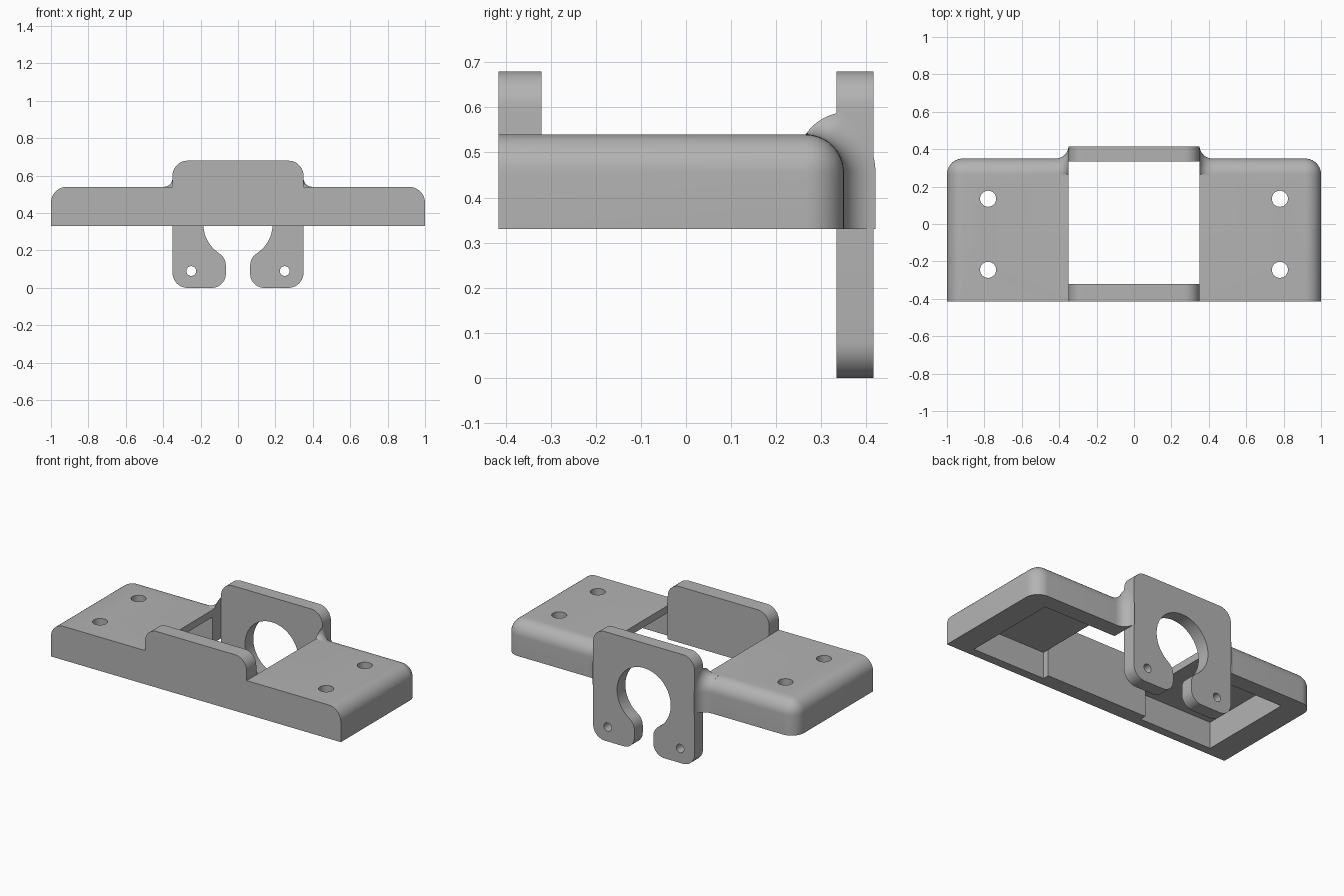
import bpy, bmesh
from math import sin, cos, radians, sqrt

cube = bpy.data.objects.get("Cube")
if cube:
    bpy.data.objects.remove(cube, do_unlink=True)

grey = bpy.data.materials.new("plain grey")
grey.use_nodes = True
COLOR = (0.45, 0.45, 0.45, 1)
grey.diffuse_color = COLOR
grey.node_tree.nodes["Principled BSDF"].inputs["Base Color"].default_value = COLOR

BASE, TOP, PEAK = 0.33, 0.54, 0.68     # underside, deck and tab heights
FRONT, BACK = -0.415, 0.35             # depth of the wings
HALF, R = 0.35, 0.085                  # half width of the middle, edge radius


def make(name, bm):
    bmesh.ops.recalc_face_normals(bm, faces=bm.faces)
    mesh = bpy.data.meshes.new(name)
    bm.to_mesh(mesh)
    bm.free()
    mesh.materials.append(grey)
    obj = bpy.data.objects.new(name, mesh)
    bpy.context.collection.objects.link(obj)
    return obj


def activate(obj):
    bpy.ops.object.select_all(action='DESELECT')
    obj.select_set(True)
    bpy.context.view_layer.objects.active = obj


def box(x0, x1, y0, y1, z0, z1):
    bm = bmesh.new()
    bmesh.ops.create_cube(bm, size=1)
    for v in bm.verts:
        v.co = (x1 if v.co.x > 0 else x0, y1 if v.co.y > 0 else y0,
                z1 if v.co.z > 0 else z0)
    return bm


def arc(cx, cz, r, a0, a1, n=10):
    angles = [radians(a0 + (a1 - a0) * i / n) for i in range(n + 1)]
    return [(cx + r * cos(a), cz + r * sin(a)) for a in angles]


def extrude(outline, y0, y1):
    """Prism along y from an (x, z) outline."""
    bm = bmesh.new()
    face = bm.faces.new([bm.verts.new((x, y0, z)) for x, z in outline])
    new = bmesh.ops.extrude_face_region(bm, geom=[face])["geom"]
    verts = [g for g in new if isinstance(g, bmesh.types.BMVert)]
    bmesh.ops.translate(bm, verts=verts, vec=(0, y1 - y0, 0))
    return bm


def mirrored(half):
    return half + [(-x, z) for x, z in reversed(half)]


def cut(obj, bm):
    cutter = make("cutter", bm)
    cutter.hide_render = True
    mod = obj.modifiers.new("cut", 'BOOLEAN')
    mod.operation, mod.solver, mod.object = 'DIFFERENCE', 'EXACT', cutter
    activate(obj)
    bpy.ops.object.modifier_apply(modifier=mod.name)
    bpy.data.objects.remove(cutter, do_unlink=True)


def cylinder(x, y, z, r, axis):
    """Long screw hole cutter along y or z."""
    bm = bmesh.new()
    bmesh.ops.create_cone(bm, cap_ends=True, segments=32, radius1=r, radius2=r, depth=0.4)
    for v in bm.verts:
        a, b, c = v.co
        v.co = (x + a, y + c, z + b) if axis == 'Y' else (x + a, y + b, z + c)
    return bm


def finish(obj, mirror=False):
    activate(obj)
    if mirror:
        obj.modifiers.new("mirror", 'MIRROR').use_mirror_merge = False
        bpy.ops.object.modifier_apply(modifier="mirror")
    bpy.ops.object.shade_smooth_by_angle(angle=radians(32))


# Side wings: rounded outer and back edges, hollow underneath, two screw holes each
bm = box(HALF, 1, FRONT, BACK, BASE, TOP)
edges = []
for e in bm.edges:
    m = (e.verts[0].co + e.verts[1].co) / 2
    flags = (m.x > 0.99, m.y > BACK - 0.01, m.z > TOP - 0.01)
    if sum(flags) == 2:
        edges.append(e)
bmesh.ops.bevel(bm, geom=edges, offset=R, segments=10, profile=0.5, affect='EDGES')
wings = make("wings", bm)
cut(wings, box(0.2, 0.85, -0.36, 0.25, 0.2, 0.495))
for y in (-0.245, 0.135):
    cut(wings, cylinder(0.78, y, TOP, 0.043, 'Z'))
finish(wings, True)

# Front tab
half = [(HALF, BASE)] + arc(HALF - 0.08, PEAK - 0.08, 0.08, 0, 90)
finish(make("front_tab", extrude(mirrored(half), FRONT, -0.32)))

# Back mounting plate: open ring with two rounded lobes
RING_Z, RING_R, GAP, LOBE = 0.34, 0.185, 0.065, 0.08
dz = sqrt((RING_R + LOBE) ** 2 - (GAP + LOBE) ** 2)
half = arc(0, RING_Z, RING_R, 90, -56.8, 28)
half += arc(GAP + LOBE, RING_Z - dz, LOBE, 123.2, 180, 8)[1:]
half += arc(GAP + 0.075, 0.075, 0.075, 180, 270)
half += arc(HALF - 0.08, 0.08, 0.08, 270, 360)
half += arc(HALF - 0.08, PEAK - 0.08, 0.08, 0, 90)
plate = make("back_plate", extrude(mirrored(half)[:-1], 0.333, 0.415))
for x in (-0.25, 0.25):
    for z in (0.09, 0.59):
        cut(plate, cylinder(x, 0.37, z, 0.026, 'Y'))
finish(plate)

# Concave fillets blending the wings into the sides of the plate
FILLET, STEPS = 0.07, 8
bm = bmesh.new()
rows = []
for i in range(STEPS + 1):
    a = radians(90 * i / STEPS)
    x, h = HALF + FILLET * (1 - cos(a)), FILLET * (1 - sin(a))
    points = [(BACK + h, BASE)]
    for deg in range(0, 91, 6):
        t = radians(deg)
        fade = 1 if deg <= 60 else (90 - deg) / 30
        r = R + h * fade
        points.append((BACK - R + r * cos(t), TOP - R + r * sin(t)))
    points += [(BACK - R, BASE)]
    rows.append([bm.verts.new((x, y, z)) for y, z in points])
for a, b in zip(rows, rows[1:]):
    for j in range(len(a)):
        k = (j + 1) % len(a)
        bm.faces.new((a[j], a[k], b[k], b[j]))
bm.faces.new(rows[0])
bm.faces.new(rows[-1])
finish(make("plate_fillets", bm), True)
